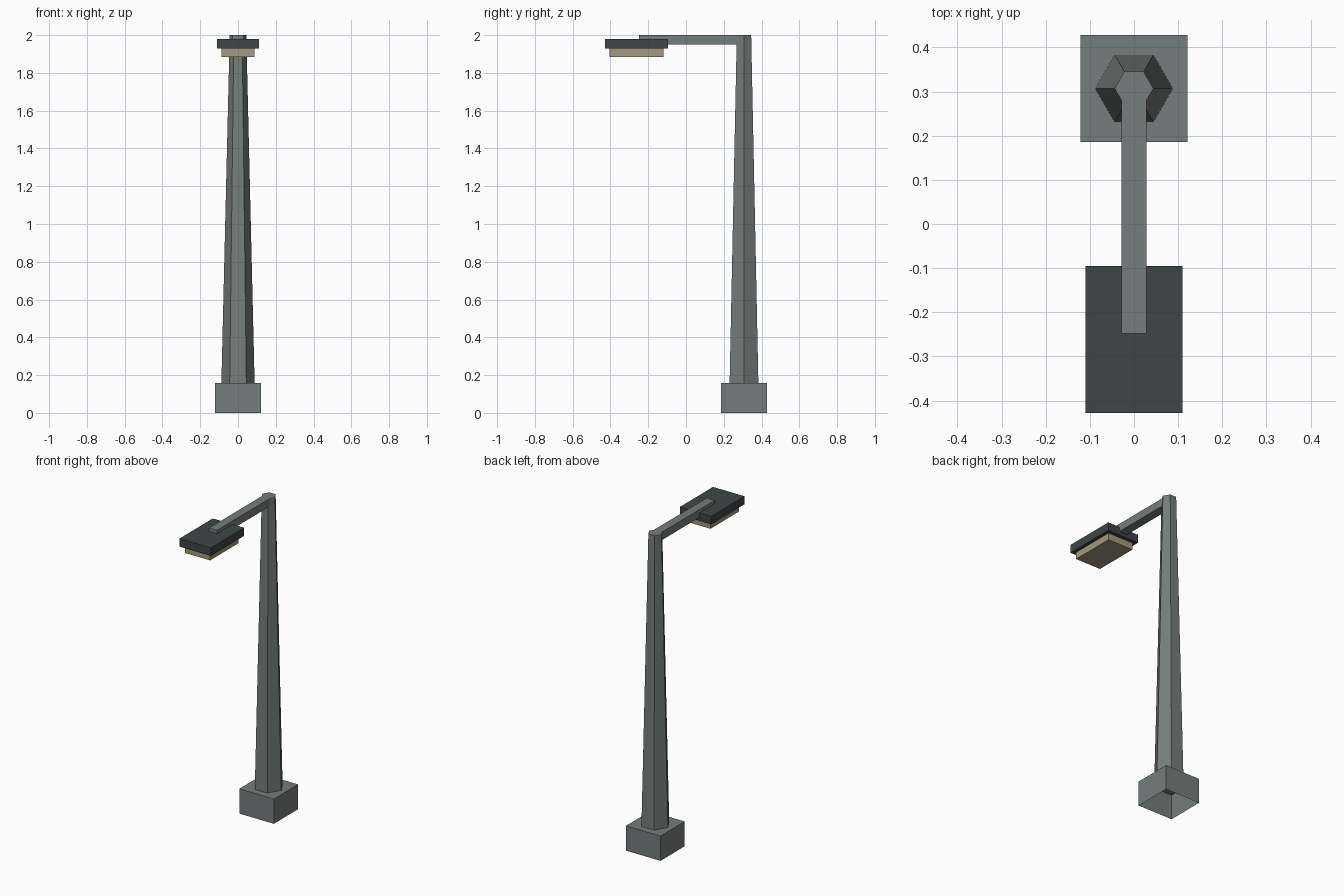
import bpy, bmesh, math
from mathutils import Matrix

if "Cube" in bpy.data.objects:
    bpy.data.objects.remove(bpy.data.objects["Cube"])


def material(name, rgb):
    m = bpy.data.materials.new(name)
    m.diffuse_color = (*rgb, 1)
    m.use_nodes = True
    m.node_tree.nodes["Principled BSDF"].inputs["Base Color"].default_value = m.diffuse_color
    return m


GREY = material("grey metal", (0.18, 0.205, 0.2))
DARK = material("dark housing", (0.05, 0.06, 0.06))
CREAM = material("cream lens", (0.36, 0.32, 0.215))


def finish(name, bm, mat):
    mesh = bpy.data.meshes.new(name)
    bm.to_mesh(mesh)
    bm.free()
    mesh.materials.append(mat)
    ob = bpy.data.objects.new(name, mesh)
    bpy.context.collection.objects.link(ob)


def box(name, half_x, y, z, mat, open_bottom=False, open_top=False):
    bm = bmesh.new()
    bmesh.ops.create_cube(bm, size=1)
    for v in bm.verts:
        v.co = (v.co.x * 2 * half_x, y[v.co.y > 0], z[v.co.z > 0])
    bm.normal_update()
    drop = [f for f in bm.faces if (open_bottom and f.normal.z < -0.5)
            or (open_top and f.normal.z > 0.5)]
    bmesh.ops.delete(bm, geom=drop, context='FACES')
    finish(name, bm, mat)


POLE_Y = 0.307

# Footing block, hollow underneath
box("base_block", 0.121, (POLE_Y - 0.121, POLE_Y + 0.121), (0, 0.157), GREY, open_bottom=True)

# Tapered six-sided pole with corners on the x axis
bm = bmesh.new()
z0, z1 = 0.157, 2.0
place = Matrix.Translation((0, POLE_Y, (z0 + z1) / 2)) @ Matrix.Rotation(math.pi / 6, 4, 'Z')
bmesh.ops.create_cone(bm, cap_ends=True, segments=6, radius1=0.088, radius2=0.044,
                      depth=z1 - z0, matrix=place)
# make sure a corner lies on the x axis
if max(v.co.x for v in bm.verts) < 0.085:
    bmesh.ops.rotate(bm, verts=bm.verts, cent=(0, POLE_Y, 0),
                     matrix=Matrix.Rotation(math.pi / 6, 3, 'Z'))
finish("pole", bm, GREY)

# Arm, flush with the pole top and resting in the housing
box("arm", 0.028, (-0.248, POLE_Y), (1.95, 2.0), GREY)

# Lamp head
box("lamp_housing", 0.11, (-0.428, -0.095), (1.928, 1.979), DARK)
box("lamp_lens", 0.088, (-0.405, -0.119), (1.885, 1.928), CREAM, open_top=True)
